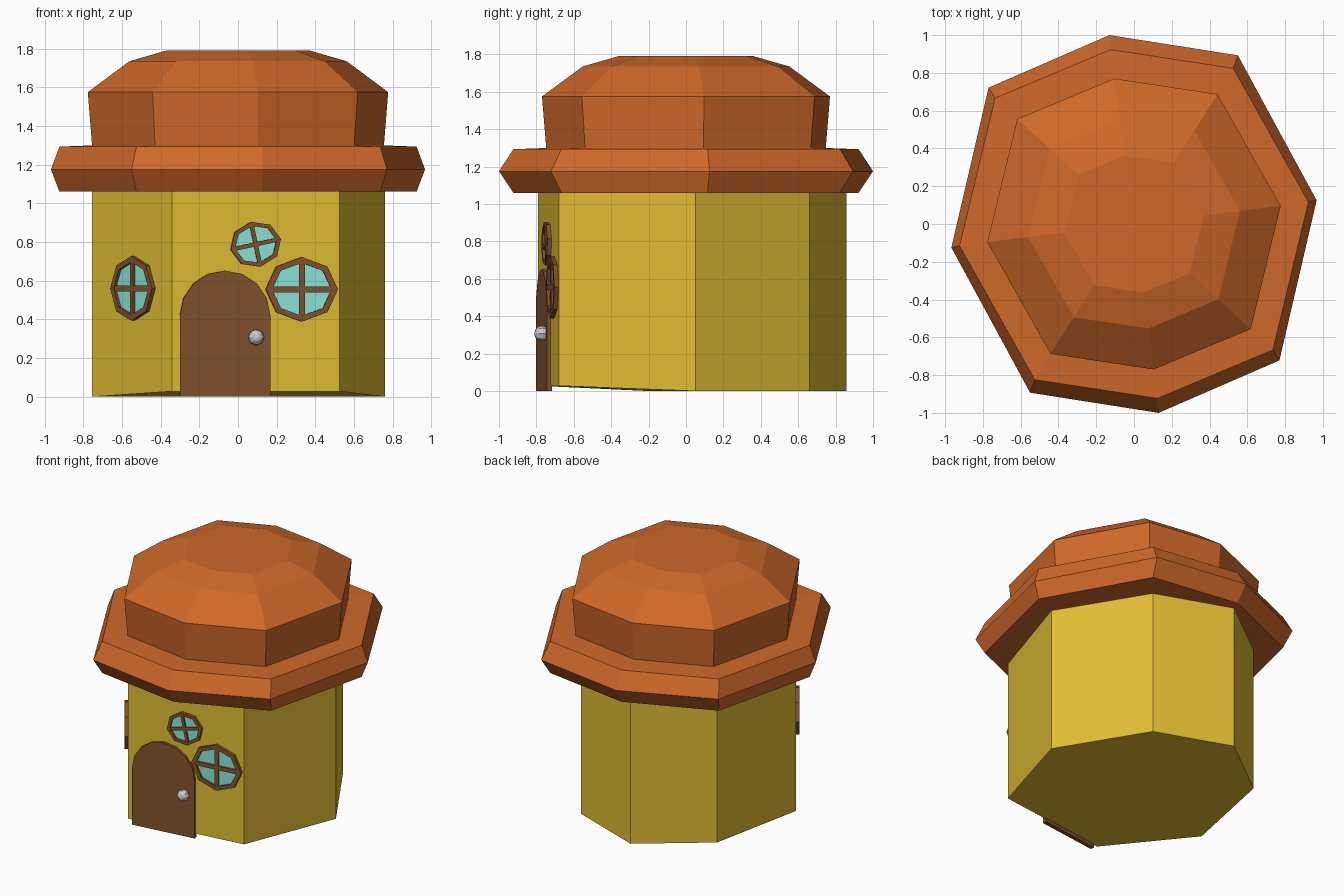
import bpy, bmesh
from math import cos, sin, pi, radians
from mathutils import Vector, Matrix

if "Cube" in bpy.data.objects:
    bpy.data.objects.remove(bpy.data.objects["Cube"])


def material(name, rgb):
    m = bpy.data.materials.new(name)
    m.diffuse_color = (*rgb, 1)
    m.use_nodes = True
    m.node_tree.nodes["Principled BSDF"].inputs["Base Color"].default_value = m.diffuse_color
    return m


YELLOW = material("wall_yellow", (0.75, 0.51, 0.033))
ORANGE = material("roof_orange", (0.62, 0.14, 0.022))
BROWN = material("wood_brown", (0.22, 0.085, 0.026))
CYAN = material("glass_cyan", (0.26, 0.79, 0.69))


def make_object(name, bm, mat=None, matrix=None):
    bmesh.ops.recalc_face_normals(bm, faces=bm.faces)
    mesh = bpy.data.meshes.new(name)
    bm.to_mesh(mesh)
    bm.free()
    ob = bpy.data.objects.new(name, mesh)
    if mat:
        mesh.materials.append(mat)
    if matrix:
        ob.matrix_world = matrix
    bpy.context.collection.objects.link(ob)
    return ob


def loft(name, rings, mat, matrix=None):
    """Closed solid skinned through rings of equal point count."""
    bm = bmesh.new()
    vs = [[bm.verts.new(p) for p in ring] for ring in rings]
    n = len(vs[0])
    for a, b in zip(vs, vs[1:]):
        for i in range(n):
            j = (i + 1) % n
            bm.faces.new((a[i], a[j], b[j], b[i]))
    bm.faces.new(vs[0])
    bm.faces.new(vs[-1])
    return make_object(name, bm, mat, matrix)


# Seven-sided wall, front bottom edge slightly raised
plan = [(-.34, -.79), (.525, -.68), (.76, .05), (.39, .66),
        (-.15, .857), (-.61, .51), (-.755, -.2)]
loft("wall", [[(x, y, .028 if i < 2 else 0) for i, (x, y) in enumerate(plan)],
              [(x, y, 1.1) for x, y in plan]], YELLOW)

# Uneven eight-sided roof outline, point-symmetric
half = [(.967, .125), (.55, .893), (-.13, 1.0), (-.77, .722)]
outline = half + [(-x, -y) for x, y in half]


def roof(name, profile):
    loft(name, [[(x * sx, y * sy, z) for x, y in outline]
                for z, sx, sy in profile], ORANGE)


roof("roof_brim", [(1.06, .955, .923), (1.175, 1, 1), (1.293, .955, .923), (1.3, .76, .73)])
roof("roof_dome", [(1.295, .78, .747), (1.575, .803, .77), (1.735, .58, .553), (1.79, .382, .362)])


def wall_frame(a, b, x, z, spin=0, scale=1):
    """Local x along the wall, local y up, local z outward."""
    a, b = Vector((*a, 0)), Vector((*b, 0))
    t = (b - a).normalized()
    up = Vector((0, 0, 1))
    n = t.cross(up)
    rot = Matrix((t, up, n)).transposed().to_4x4()
    pos = a.lerp(b, (x - a.x) / (b.x - a.x)) + up * z
    return (Matrix.Translation(pos) @ rot @ Matrix.Rotation(radians(spin), 4, 'Z')
            @ Matrix.Diagonal((scale, scale, 1, 1)))


FRONT = plan[0], plan[1]
LEFT = plan[6], plan[0]

# Arched door
shape = [(-.235, 0), (.235, 0)]
shape += [(.235 * cos(pi * i / 8), .42 + .232 * sin(pi * i / 8)) for i in range(9)]
loft("door", [[(x, y, z) for x, y in shape] for z in (-.01, .018)], BROWN,
     wall_frame(*FRONT, -.068, 0))

# Door knob
bm = bmesh.new()
bmesh.ops.create_uvsphere(bm, u_segments=8, v_segments=6, radius=.042)
make_object("door_knob", bm, None,
            wall_frame(*FRONT, .09, .307) @ Matrix.Translation((0, 0, .035)))


def octagon(rx, ry, z):
    return [(rx * cos(pi * i / 4), ry * sin(pi * i / 4), z) for i in range(8)]


def window(name, matrix):
    # glass
    loft(name + "_glass", [octagon(.165, .148, -.01), octagon(.165, .148, .008)], CYAN, matrix)
    # ring frame and crossed bars
    bm = bmesh.new()
    rings = [[bm.verts.new(p) for p in octagon(*r)] for r in
             ((.188, .167, -.01), (.188, .167, .022), (.155, .137, .022), (.155, .137, -.01))]
    for k in range(4):
        a, b = rings[k], rings[(k + 1) % 4]
        for i in range(8):
            j = (i + 1) % 8
            bm.faces.new((a[i], a[j], b[j], b[i]))
    for size in ((.33, .03, .028), (.03, .29, .028)):
        bmesh.ops.create_cube(bm, size=1, matrix=Matrix.Translation((0, 0, .005))
                              @ Matrix.Diagonal((*size, 1)))
    make_object(name + "_frame", bm, BROWN, matrix)


window("front_window", wall_frame(*FRONT, .328, .555))
window("small_window", wall_frame(*FRONT, .09, .788, 12, .71))
window("left_window", wall_frame(*LEFT, -.535, .56))
